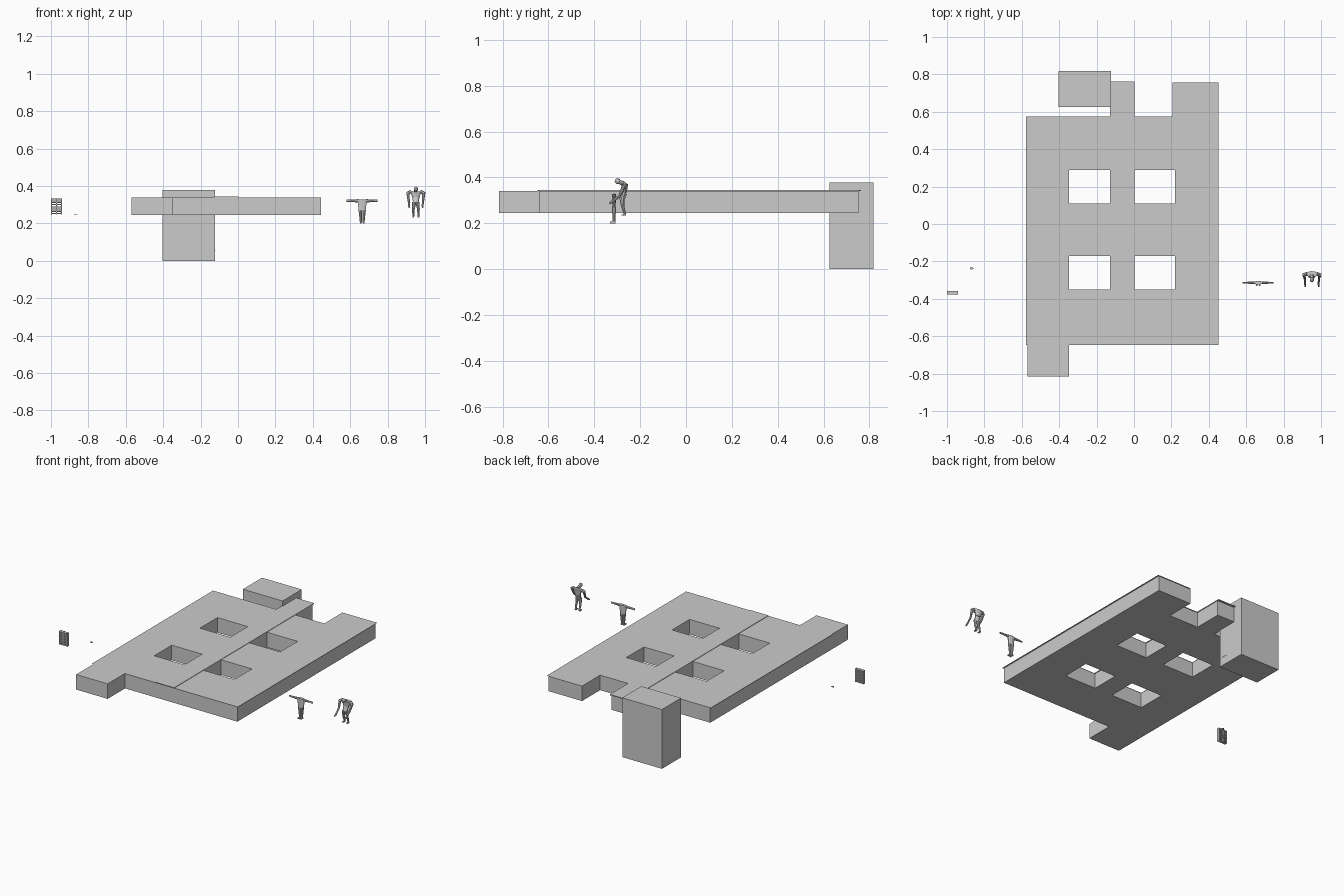
import bpy, bmesh
from mathutils import Vector, Matrix

if "Cube" in bpy.data.objects:
    bpy.data.objects.remove(bpy.data.objects["Cube"])


def finish(bm, name):
    bmesh.ops.recalc_face_normals(bm, faces=bm.faces[:])
    me = bpy.data.meshes.new(name)
    bm.to_mesh(me)
    bm.free()
    ob = bpy.data.objects.new(name, me)
    bpy.context.collection.objects.link(ob)
    return ob


def box(bm, x0, x1, y0, y1, z0, z1):
    m = Matrix.Translation(((x0 + x1) / 2, (y0 + y1) / 2, (z0 + z1) / 2))
    bmesh.ops.create_cube(bm, size=1, matrix=m @ Matrix.Diagonal((x1 - x0, y1 - y0, z1 - z0, 1)))


def limb(bm, p, q, r0, r1, sides=8, flat=1.0):
    """Tapered limb from p to q; flat squashes it along y."""
    p, q = Vector(p), Vector(q)
    d = q - p
    rot = d.to_track_quat('Z', 'Y').to_matrix().to_4x4()
    mid = (p + q) / 2
    squash = Matrix.Diagonal((1, flat, 1, 1))
    m = Matrix.Translation(mid) @ squash @ rot if flat != 1 else Matrix.Translation(mid) @ rot
    bmesh.ops.create_cone(bm, cap_ends=True, segments=sides, radius1=r0, radius2=r1,
                          depth=d.length, matrix=m)


def plan(name, xs, ys, rows, z, height=0):
    """Floor plan from a cell map ('#' is filled), optionally extruded upward."""
    bm = bmesh.new()
    for j, row in enumerate(rows):
        for i, c in enumerate(row):
            if c == '#':
                bm.faces.new([bm.verts.new((x, y, z)) for x, y in
                              ((xs[i], ys[j]), (xs[i + 1], ys[j]),
                               (xs[i + 1], ys[j + 1]), (xs[i], ys[j + 1]))])
    bmesh.ops.remove_doubles(bm, verts=bm.verts[:], dist=1e-5)
    if height:
        base = bm.faces[:]
        r = bmesh.ops.extrude_face_region(bm, geom=base, use_keep_orig=True)
        bmesh.ops.translate(bm, vec=(0, 0, height),
                            verts=[v for v in r['geom'] if isinstance(v, bmesh.types.BMVert)])
    bmesh.ops.dissolve_limit(bm, angle_limit=0.02, verts=bm.verts[:], edges=bm.edges[:])
    return finish(bm, name)


# Building body: rows run front to back, four light wells left open
main = ["######", "#.#..#", "######", "#.#..#", "######", "..#.##"]
plan("building_walls", [-.57, -.348, -.128, 0, .206, .22, .444],
     [-.815, -.64, -.35, -.17, .11, .29, .57, .752], ["#....."] + main, .244, .096)

# Thin overhanging roof sheet and the raised centre strip
plan("roof_sheet", [-.578, -.348, -.128, 0, .206, .22, .452],
     [-.647, -.35, -.17, .11, .29, .574, .757], main, .342)
bm = bmesh.new()
box(bm, -.128, .003, -.647, .763, .340, .345)
finish(bm, "roof_centre_strip")

# Tall block at the back
bm = bmesh.new()
box(bm, -.403, -.123, .625, .817, 0, .378)
finish(bm, "rear_block")

# Tiny fittings on the side of the tall block
bm = bmesh.new()
for y in (.645, .663, .683):
    box(bm, -.124, -.121, y - .003, y + .003, .052, .056)
finish(bm, "block_fittings")

# Slatted rack
bm = bmesh.new()
for x in (-1, -.974, -.946):
    box(bm, x, x + .005, -.375, -.358, .249, .334)
for k in range(9):
    z = .251 + k * .0096
    box(bm, -.999, -.942, -.376, -.357, z, z + .005)
finish(bm, "slatted_rack")

# Small flat disc
bm = bmesh.new()
bmesh.ops.create_cone(bm, cap_ends=True, segments=16, radius1=.01, radius2=.01, depth=.003,
                      matrix=Matrix.Translation((-.868, -.237, .246)) @ Matrix.Diagonal((1, .6, 1, 1)))
finish(bm, "flat_disc")

# Headless figure with level arms
X, Y = .664, -.314
bm = bmesh.new()
limb(bm, (X, Y, .266), (X, Y, .328), .019, .027, 10, .35)
for s in (-1, 1):
    limb(bm, (X + s * .02, Y, .321), (X + s * .064, Y, .321), .009, .006, 8, .8)
    limb(bm, (X + s * .062, Y, .321), (X + s * .083, Y, .321), .007, .006, 8, .7)
    limb(bm, (X + s * .010, Y, .272), (X + s * .007, Y, .206), .0095, .0055)
    box(bm, X + s * .008 - .005, X + s * .008 + .005, Y - .017, Y + .006, .2, .207)
finish(bm, "level_armed_figure")

# Stooping figure
X = .951
bm = bmesh.new()
limb(bm, (X, -.282, .305), (X, -.268, .335), .015, .019, 10, .7)
limb(bm, (X, -.268, .332), (X, -.268, .372), .018, .032, 10, .5)
limb(bm, (X, -.272, .372), (X, -.294, .383), .010, .009)
bmesh.ops.create_icosphere(bm, subdivisions=2, radius=.013,
                           matrix=Matrix.Translation((X, -.298, .384)) @ Matrix.Diagonal((.9, 1, 1, 1)))
for s in (-1, 1):
    limb(bm, (X + s * .026, -.266, .370), (X + s * .043, -.272, .362), .010, .009)
    limb(bm, (X + s * .043, -.270, .366), (X + s * .038, -.290, .318), .009, .006)
    limb(bm, (X + s * .038, -.290, .320), (X + s * .036, -.322, .294), .006, .005)
    limb(bm, (X + s * .036, -.321, .295), (X + s * .036, -.335, .286), .006, .004, 6)
    limb(bm, (X + s * .009, -.280, .312), (X + s * .014, -.276, .272), .011, .007)
    limb(bm, (X + s * .014, -.276, .274), (X + s * .013, -.266, .238), .007, .005)
    box(bm, X + s * .014 - .005, X + s * .014 + .005, -.282, -.262, .233, .239)
finish(bm, "stooping_figure")
